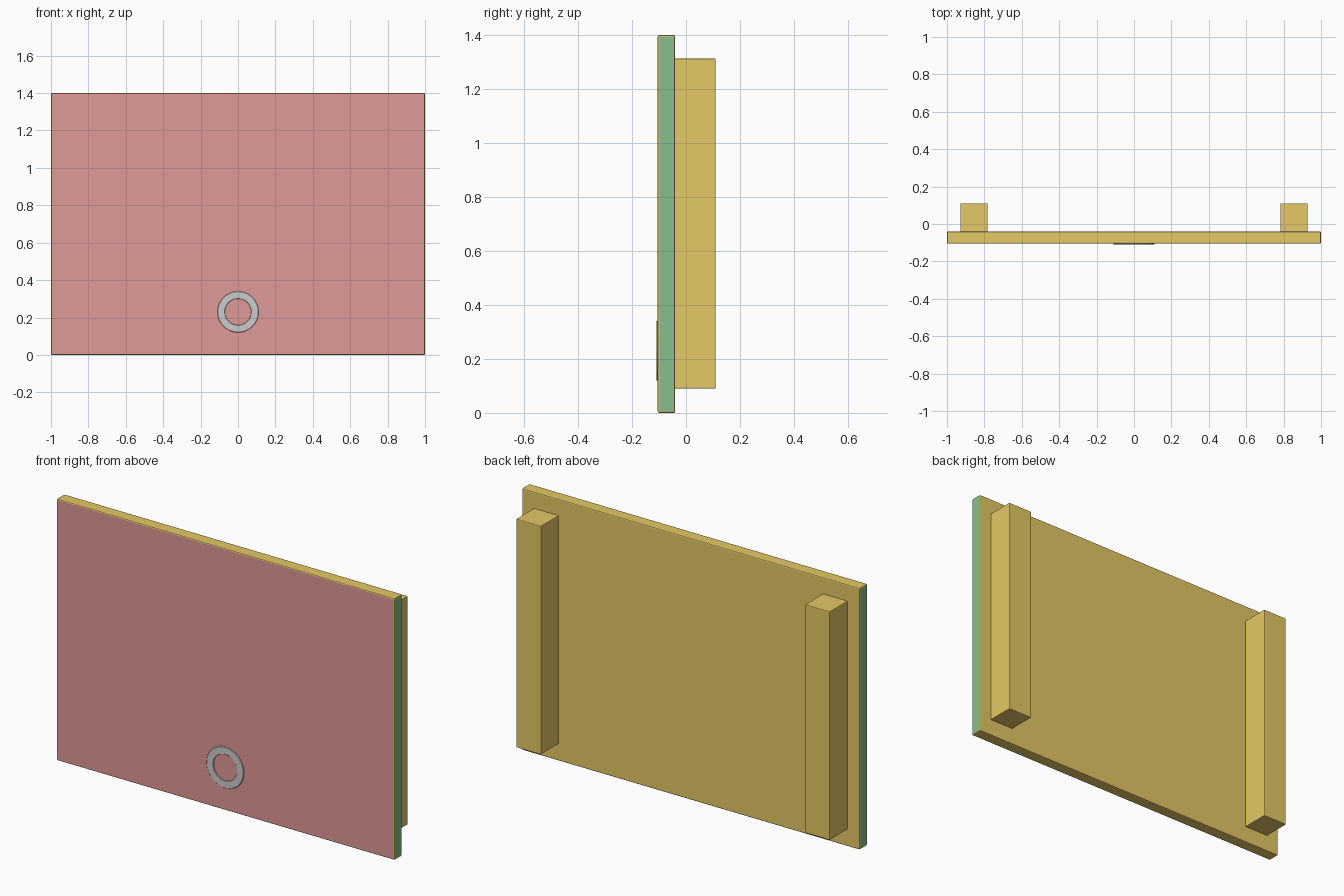
import bpy, bmesh, math

if "Cube" in bpy.data.objects:
    bpy.data.objects.remove(bpy.data.objects["Cube"])


def material(name, rgb):
    m = bpy.data.materials.new(name)
    m.diffuse_color = (*rgb, 1)
    m.use_nodes = True
    m.node_tree.nodes["Principled BSDF"].inputs["Base Color"].default_value = m.diffuse_color
    return m


wood = material("wood", (0.78, 0.58, 0.13))
red = material("red_face", (0.74, 0.32, 0.31))
green = material("green_edge", (0.25, 0.52, 0.27))


def add_object(name, bm, mats=()):
    mesh = bpy.data.meshes.new(name)
    bm.to_mesh(mesh)
    bm.free()
    for m in mats:
        mesh.materials.append(m)
    ob = bpy.data.objects.new(name, mesh)
    bpy.context.collection.objects.link(ob)
    return ob


def bevelled_box(lo, hi, bevel):
    bm = bmesh.new()
    bmesh.ops.create_cube(bm, size=1)
    for v in bm.verts:
        v.co = [a + (c + 0.5) * (b - a) for a, b, c in zip(lo, hi, v.co)]
    bmesh.ops.bevel(bm, geom=bm.edges[:], offset=bevel, segments=2,
                    profile=0.5, affect='EDGES')
    bm.normal_update()
    return bm


# Panel: red front, green ends, bare wood elsewhere
bm = bevelled_box((-1, -0.105, 0), (1, -0.04, 1.4), 0.006)
for f in bm.faces:
    if f.normal.y < -0.999:
        f.material_index = 1
    elif abs(f.normal.x) > 0.999:
        f.material_index = 2
add_object("panel", bm, (wood, red, green))

# Rear battens
for name, s in (("left_batten", -1), ("right_batten", 1)):
    bm = bevelled_box((s * 0.855 - 0.073, -0.042, 0.09),
                      (s * 0.855 + 0.073, 0.11, 1.313), 0.004)
    add_object(name, bm, (wood,))

# Flat ring on the front: rectangular section, chamfered, spun about y
bm = bmesh.new()
section = [(0.07, -0.103), (0.07, -0.108), (0.072, -0.11),
           (0.108, -0.11), (0.11, -0.108), (0.11, -0.103)]
verts = [bm.verts.new((r, y, 0.23)) for r, y in section]
edges = [bm.edges.new((verts[i], verts[(i + 1) % 6])) for i in range(6)]
bmesh.ops.spin(bm, geom=verts + edges, cent=(0, 0, 0.23), axis=(0, 1, 0),
               angle=math.tau, steps=48)
bmesh.ops.remove_doubles(bm, verts=bm.verts[:], dist=1e-5)
bmesh.ops.recalc_face_normals(bm, faces=bm.faces[:])
ring = add_object("front_ring", bm)
bpy.context.view_layer.objects.active = ring
ring.select_set(True)
bpy.ops.object.shade_smooth_by_angle(angle=math.radians(30))
